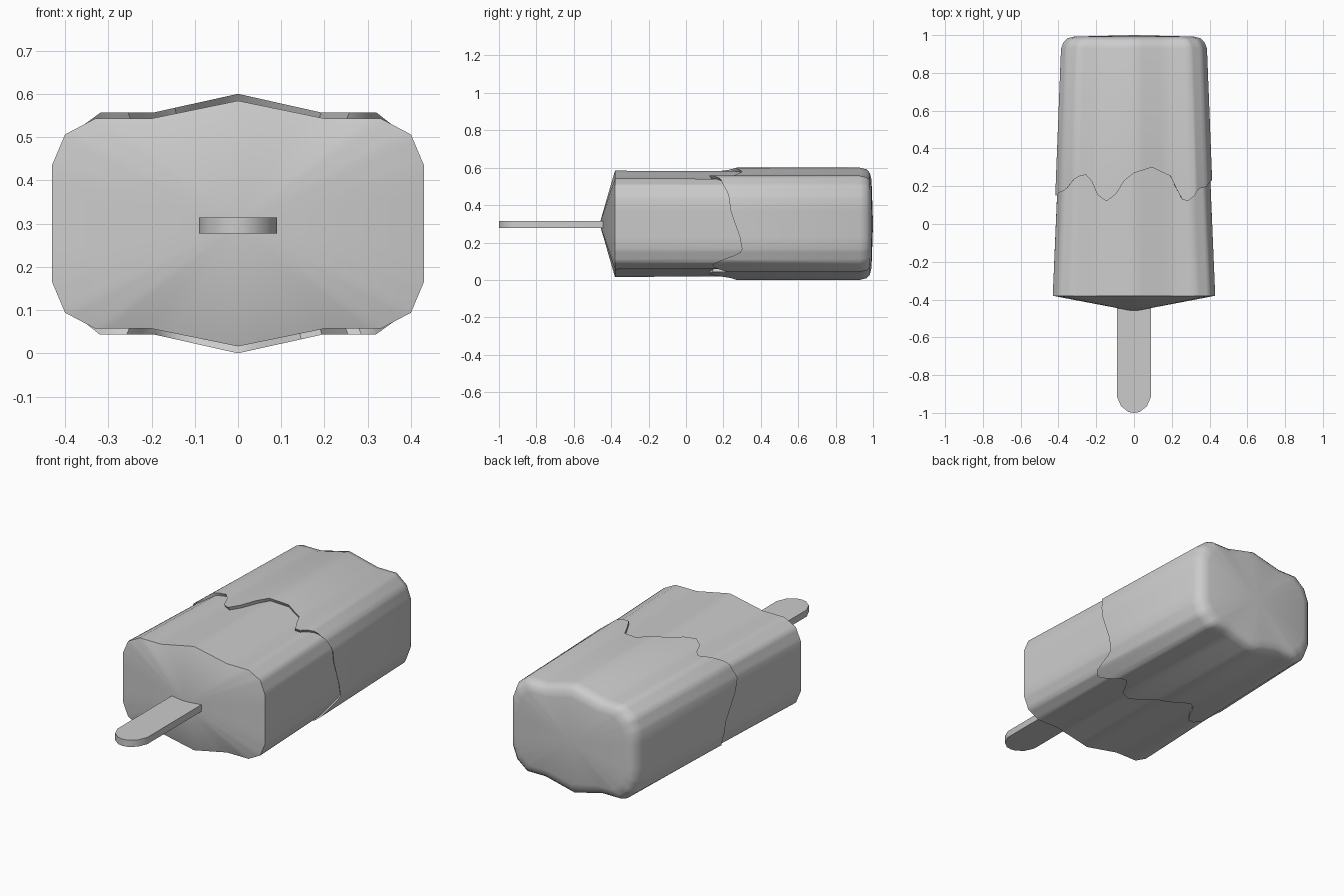
import bpy, bmesh, math

if "Cube" in bpy.data.objects:
    bpy.data.objects.remove(bpy.data.objects["Cube"])

ZC = 0.3      # height of the long axis
SUB = 4       # samples along each side of the cross-section

# half cross-section, top centre clockwise to bottom centre (x, z from axis)
def profile(ridge, shoulder):
    q = [(0, ridge), (0.2, shoulder), (0.33, shoulder), (0.40, 0.206), (0.43, 0.135)]
    half = q + [(x, -z) for x, z in reversed(q)]
    loop = half + [(-x, z) for x, z in reversed(half[1:-1])]
    pts = []
    for i, (x0, z0) in enumerate(loop):
        x1, z1 = loop[(i + 1) % len(loop)]
        pts += [(x0 + (x1 - x0) * k / SUB, z0 + (z1 - z0) * k / SUB) for k in range(SUB)]
    return pts

# wavy dip line: (profile position, y) control points around the loop
WAVE = [(0, .27), (.5, .30), (.85, .27), (1.6, .12), (2.5, .19), (4, .23), (5.05, .30),
        (6.3, .14), (7.4, .25), (8.2, .12), (9, .27), (9.7, .29), (10.6, .13),
        (11.6, .24), (13, .26), (14, .15), (15, .17), (16.5, .26), (17.25, .12), (18, .27)]

def wave(t):
    for (a, ya), (b, yb) in zip(WAVE, WAVE[1:]):
        if a <= t <= b:
            f = (1 - math.cos(math.pi * (t - a) / (b - a))) / 2
            return ya + (yb - ya) * f

def taper(y):
    return 1 - 0.087 * (y + 0.38)

def ring(pts, y, inset=0.0, grow=0.0):
    out = []
    for i, (x, z) in enumerate(pts):
        yy = wave(i / SUB) + y[0] if isinstance(y, tuple) else y
        x = x * taper(yy) * (1 + grow)
        out.append((x * (1 - inset / 0.38), yy, ZC + z * (1 - inset / 0.28)))
    return out

def loft(name, rings, tip):
    bm = bmesh.new()
    vs = [[bm.verts.new(p) for p in r] for r in rings]
    n = len(vs[0])
    for a, b in zip(vs, vs[1:]):
        for i in range(n):
            j = (i + 1) % n
            bm.faces.new((a[i], a[j], b[j], b[i]))
    t = bm.verts.new(tip)
    for i in range(n):
        bm.faces.new((vs[-1][i], vs[-1][(i + 1) % n], t))
    finish(name, bm, 40)

def finish(name, bm, angle):
    bmesh.ops.recalc_face_normals(bm, faces=bm.faces)
    me = bpy.data.meshes.new(name)
    bm.to_mesh(me)
    bm.free()
    ob = bpy.data.objects.new(name, me)
    bpy.context.collection.objects.link(ob)
    bpy.ops.object.select_all(action='DESELECT')
    ob.select_set(True)
    bpy.context.view_layer.objects.active = ob
    bpy.ops.object.shade_smooth_by_angle(angle=math.radians(angle))

# bare ice: from under the coating edge to the pointed front
body = profile(0.284, 0.243)
loft("ice_body", [ring(body, (0.01,), 0.003), ring(body, -0.38)], (0, -0.462, ZC))

# coating: lip, wavy edge, long walls and rounded back end
coat = profile(0.3, 0.257)
loft("coating", [ring(body, (0.01,), 0.003), ring(coat, (0,), grow=0.016),
                 ring(coat, 0.93, grow=0.014), ring(coat, 0.965, 0.008),
                 ring(coat, 0.983, 0.026), ring(coat, 0.992, 0.06)], (0, 1.0, ZC))

# stick: flat bar with a rounded end
bm = bmesh.new()
tipx = [(0.09, -0.43), (0.09, -0.915), (0.068, -0.965), (0.03, -0.995)]
outline = tipx + [(0, -1.0)] + [(-x, y) for x, y in reversed(tipx)]
f = bm.faces.new([bm.verts.new((x, y, 0.277)) for x, y in outline])
ext = bmesh.ops.extrude_face_region(bm, geom=[f])
bmesh.ops.translate(bm, vec=(0, 0, 0.037),
                    verts=[g for g in ext["geom"] if isinstance(g, bmesh.types.BMVert)])
finish("stick", bm, 40)
